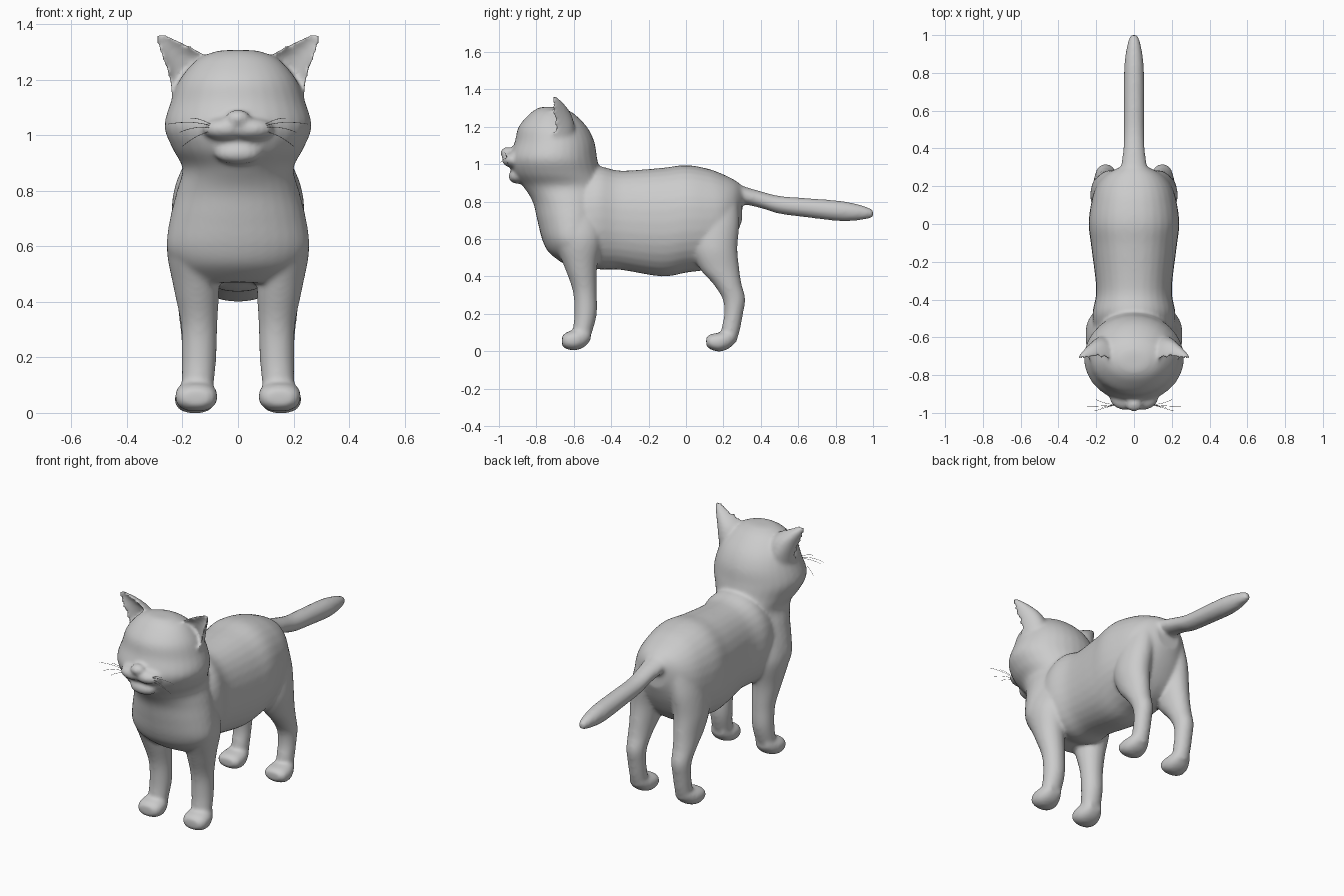
import bpy, bmesh
from math import cos, sin, pi
from mathutils import Vector, Matrix

bm = bmesh.new()


def smooth_stations(st, n=5):
    """Catmull-Rom interpolation of a list of section tuples."""
    st = [Vector(s) for s in st]
    out = []
    for i in range(len(st) - 1):
        p0, p1, p2, p3 = st[max(i - 1, 0)], st[i], st[i + 1], st[min(i + 2, len(st) - 1)]
        for k in range(n):
            t = k / n
            out.append(0.5 * (2 * p1 + (p2 - p0) * t + (2 * p0 - 5 * p1 + 4 * p2 - p3) * t * t
                              + (3 * p1 - p0 - 3 * p2 + p3) * t ** 3))
    return out + [st[-1]]


def spow(v, e):
    return abs(v) ** e * (1 if v >= 0 else -1)


def loft(axis, stations, side=1, e=1.0, dented=False, n=32):
    """Sections (t, low, high, x centre, half width) along y or z."""
    rings = []
    for t, lo, hi, xc, hw in smooth_stations(stations):
        ring = []
        for k in range(n):
            a = 2 * pi * k / n
            c, s = spow(cos(a), e), spow(sin(a), e)
            if dented:   # crescent section, hollow towards the front
                o = lo + (hi - lo) * (0.2 + (0.8 * s if s > 0 else -0.4 * s))
            else:
                o = (lo + hi) / 2 + s * (hi - lo) / 2
            x = side * (xc + c * hw)
            ring.append(bm.verts.new((x, t, o) if axis == 'y' else (x, o, t)))
        rings.append(ring)
    for r, q in zip(rings, rings[1:]):
        for k in range(n):
            bm.faces.new((r[k], r[(k + 1) % n], q[(k + 1) % n], q[k]))
    bm.faces.new(rings[0][::-1])
    bm.faces.new(rings[-1])


def blob(loc, radii):
    bmesh.ops.create_uvsphere(bm, u_segments=24, v_segments=16, radius=1,
                              matrix=Matrix.Translation(loc) @ Matrix.Diagonal((*radii, 1)))


# torso
loft('y', [(-.62, .50, .90, 0, .20), (-.48, .44, .985, 0, .22), (-.35, .435, .965, 0, .20),
           (-.13, .40, .98, 0, .225), (0, .42, .995, 0, .24), (.12, .44, .975, 0, .225),
           (.20, .50, .945, 0, .20), (.26, .60, .915, 0, .15), (.30, .70, .885, 0, .08)], e=.9)

# chest, neck and head
loft('z', [(.47, -.66, -.48, 0, .18), (.53, -.735, -.46, 0, .23), (.60, -.77, -.45, 0, .257),
           (.70, -.795, -.43, 0, .245), (.80, -.82, -.42, 0, .22), (.88, -.87, -.42, 0, .20),
           (.95, -.925, -.455, 0, .235), (1.03, -.945, -.475, 0, .265), (1.12, -.915, -.49, 0, .242),
           (1.20, -.895, -.53, 0, .21), (1.27, -.835, -.60, 0, .15), (1.30, -.79, -.66, 0, .085),
           (1.306, -.76, -.70, 0, .04)])

# muzzle, nose and chin
blob((0, -.955, 1.06), (.045, .038, .032))
blob((0, -.90, .935), (.085, .05, .04))
for s in (1, -1):
    blob((s * .045, -.92, 1.022), (.085, .065, .042))

# tail
loft('y', [(.20, .78, .93, 0, .09), (.30, .785, .885, 0, .07), (.40, .765, .855, 0, .057),
           (.50, .735, .83, 0, .054), (.65, .715, .818, 0, .054), (.83, .695, .803, 0, .052),
           (.94, .702, .78, 0, .038), (1.0, .715, .757, 0, .02)])

for s in (1, -1):
    # front leg and paw
    loft('z', [(.05, -.60, -.53, .147, .055), (.10, -.605, -.503, .145, .058),
               (.20, -.597, -.477, .14, .062), (.32, -.605, -.477, .14, .066),
               (.45, -.65, -.475, .15, .082), (.60, -.71, -.45, .165, .092),
               (.72, -.72, -.46, .15, .08)], s)
    loft('y', [(-.663, .03, .08, .15, .045), (-.64, .012, .10, .15, .07), (-.59, .005, .115, .15, .076),
               (-.54, .025, .12, .15, .06), (-.51, .06, .12, .148, .04)], s, e=.85)
    # hind leg and paw
    loft('z', [(.05, .19, .27, .15, .048), (.12, .19, .29, .15, .05), (.20, .205, .305, .15, .051),
               (.28, .195, .317, .15, .055), (.36, .145, .297, .15, .064), (.44, .075, .285, .147, .075),
               (.55, .03, .275, .143, .088), (.68, .03, .285, .125, .09), (.80, .06, .28, .10, .08)], s)
    loft('y', [(.108, .03, .075, .155, .045), (.13, .01, .09, .155, .068), (.18, -.002, .10, .155, .073),
               (.23, .015, .11, .153, .06), (.265, .05, .12, .15, .04)], s, e=.85)
    # ear
    loft('z', [(1.10, -.73, -.60, .16, .07), (1.20, -.755, -.595, .17, .08), (1.27, -.76, -.615, .187, .085),
               (1.32, -.75, -.65, .229, .062), (1.35, -.735, -.68, .266, .033),
               (1.364, -.725, -.695, .274, .016)], s, dented=True)

bmesh.ops.recalc_face_normals(bm, faces=bm.faces)
mesh = bpy.data.meshes.new("cat_body")
bm.to_mesh(mesh)
bm.free()
cat = bpy.data.objects.new("cat_body", mesh)
bpy.context.collection.objects.link(cat)

# fuse the parts into one soft skin
rm = cat.modifiers.new("fuse", 'REMESH')
rm.mode = 'VOXEL'
rm.voxel_size = .01
rm.use_smooth_shade = True
sm = cat.modifiers.new("soften", 'SMOOTH')
sm.factor = .5
sm.iterations = 10

# whiskers
cu = bpy.data.curves.new("whiskers", 'CURVE')
cu.dimensions = '3D'
cu.bevel_depth = .001
cu.bevel_resolution = 0
cu.resolution_u = 6
for s in (1, -1):
    for ex, ey, ez, mid in ((.17, -.97, 1.06, 1.065), (.25, -.965, 1.04, 1.06),
                            (.21, -.99, 1.01, 1.045), (.20, -.93, .96, 1.02)):
        sp = cu.splines.new('NURBS')
        sp.points.add(2)
        for p, co in zip(sp.points, ((s * .06, -.95, 1.015), (s * .13, -.965, mid), (s * ex, ey, ez))):
            p.co = (*co, 1)
        sp.use_endpoint_u = True
        sp.order_u = 3
bpy.context.collection.objects.link(bpy.data.objects.new("whiskers", cu))
